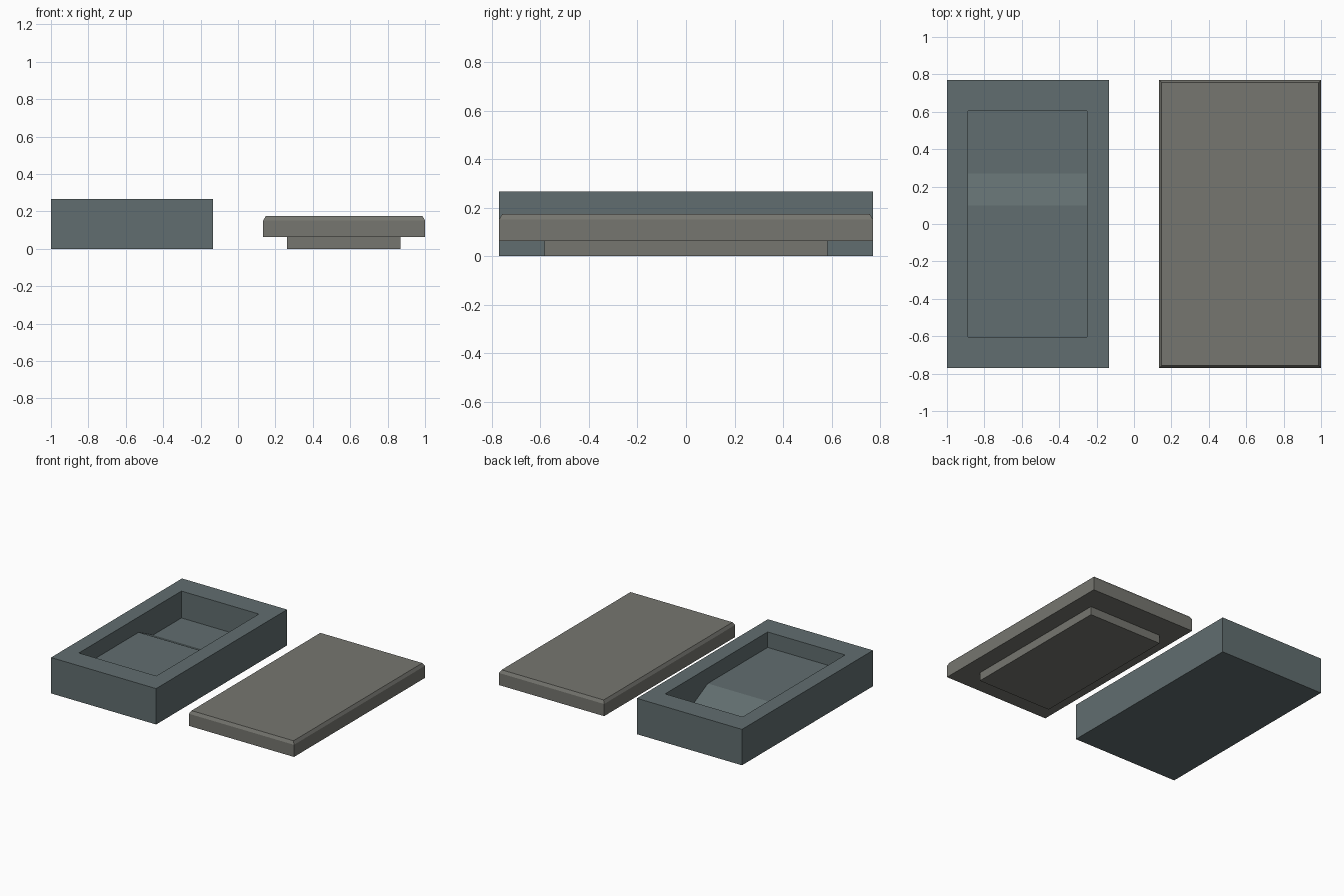
import bpy, bmesh

if "Cube" in bpy.data.objects:
    bpy.data.objects.remove(bpy.data.objects["Cube"])


def colour(obj, name, rgb):
    mat = bpy.data.materials.new(name)
    mat.diffuse_color = (*rgb, 1)
    mat.use_nodes = True
    mat.node_tree.nodes["Principled BSDF"].inputs["Base Color"].default_value = mat.diffuse_color
    obj.data.materials.append(mat)


def finish(name, bm):
    bmesh.ops.recalc_face_normals(bm, faces=bm.faces)
    mesh = bpy.data.meshes.new(name)
    bm.to_mesh(mesh)
    bm.free()
    obj = bpy.data.objects.new(name, mesh)
    bpy.context.collection.objects.link(obj)
    return obj


def prism(name, profile, x0, x1):
    """Extrude a (y, z) profile from x0 to x1."""
    bm = bmesh.new()
    face = bm.faces.new([bm.verts.new((x0, y, z)) for y, z in profile])
    ext = bmesh.ops.extrude_face_region(bm, geom=[face])["geom"]
    verts = [g for g in ext if isinstance(g, bmesh.types.BMVert)]
    bmesh.ops.translate(bm, verts=verts, vec=(x1 - x0, 0, 0))
    return finish(name, bm)


def box(name, x0, x1, y0, y1, z0, z1):
    return prism(name, [(y0, z0), (y1, z0), (y1, z1), (y0, z1)], x0, x1)


# Tray: block with a stepped pocket, shallow at the front, ramped to deep at the back
tray = box("tray", -1, -0.135, -0.77, 0.77, 0, 0.267)
pocket = prism("pocket_cutter",
               [(-0.603, 0.152), (0.1, 0.152), (0.27, 0.067), (0.603, 0.067),
                (0.603, 0.4), (-0.603, 0.4)], -0.888, -0.25)
pocket.hide_render = True
cut = tray.modifiers.new("pocket", 'BOOLEAN')
cut.operation, cut.solver, cut.object = 'DIFFERENCE', 'EXACT', pocket
bpy.context.view_layer.objects.active = tray
bpy.ops.object.modifier_apply(modifier=cut.name)
bpy.data.objects.remove(pocket)

# Lid plate with chamfered top rim
lid = box("lid", 0.135, 1, -0.77, 0.77, 0.062, 0.174)
bm = bmesh.new()
bm.from_mesh(lid.data)
for v in bm.verts:
    if v.co.z > 0.1:
        v.co.z = 0.152
top = max(bm.faces, key=lambda f: f.calc_center_median().z)
bmesh.ops.inset_region(bm, faces=[top], thickness=0.018)
for v in top.verts:
    v.co.z = 0.174
bm.to_mesh(lid.data)
bm.free()

# Plug under the lid
plug = box("lid_plug", 0.263, 0.868, -0.583, 0.583, 0, 0.062)

colour(tray, "slate", (0.12, 0.155, 0.16))
colour(lid, "stone", (0.18, 0.18, 0.16))
plug.data.materials.append(lid.data.materials[0])
